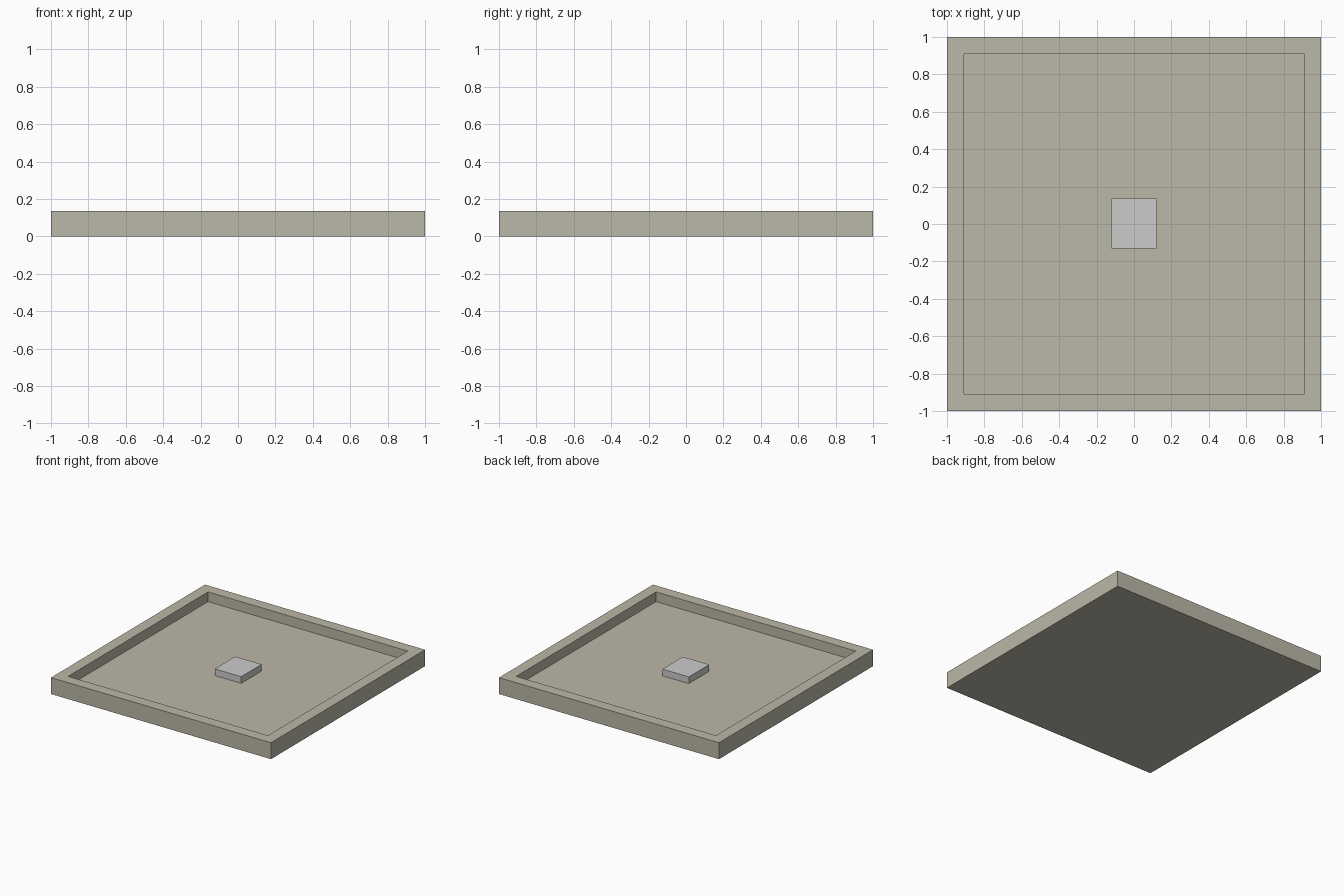
import bpy, bmesh
from mathutils import Matrix, Vector

if "Cube" in bpy.data.objects:
    bpy.data.objects.remove(bpy.data.objects["Cube"])


def make_box(bm, low, high):
    low, high = Vector(low), Vector(high)
    size = high - low
    mat = Matrix.Translation((low + high) / 2) @ Matrix.Diagonal((*size, 1))
    bmesh.ops.create_cube(bm, size=1, matrix=mat)


def finish(bm, name):
    bmesh.ops.recalc_face_normals(bm, faces=bm.faces)
    mesh = bpy.data.meshes.new(name)
    bm.to_mesh(mesh)
    bm.free()
    obj = bpy.data.objects.new(name, mesh)
    bpy.context.collection.objects.link(obj)
    return obj


RIM_TOP, FLOOR, BLOCK_TOP = 0.135, 0.055, 0.11

# Square tray: inset the top face, then sink it to form the raised rim
bm = bmesh.new()
make_box(bm, (-1, -1, 0), (1, 1, RIM_TOP))
top = max(bm.faces, key=lambda f: f.calc_center_median().z)
bmesh.ops.inset_region(bm, faces=[top], thickness=0.13)
sunk = bmesh.ops.extrude_discrete_faces(bm, faces=[top])["faces"][0]
bmesh.ops.translate(bm, verts=sunk.verts, vec=(0, 0, FLOOR - RIM_TOP))
tray = finish(bm, "tray")

stone = bpy.data.materials.new("pale_stone")
stone.diffuse_color = (0.5, 0.48, 0.39, 1)
stone.use_nodes = True
stone.node_tree.nodes["Principled BSDF"].inputs["Base Color"].default_value = stone.diffuse_color
tray.data.materials.append(stone)

# Small grey block resting on the tray floor
bm = bmesh.new()
make_box(bm, (-0.12, -0.13, FLOOR), (0.12, 0.135, BLOCK_TOP))
finish(bm, "centre_block")
